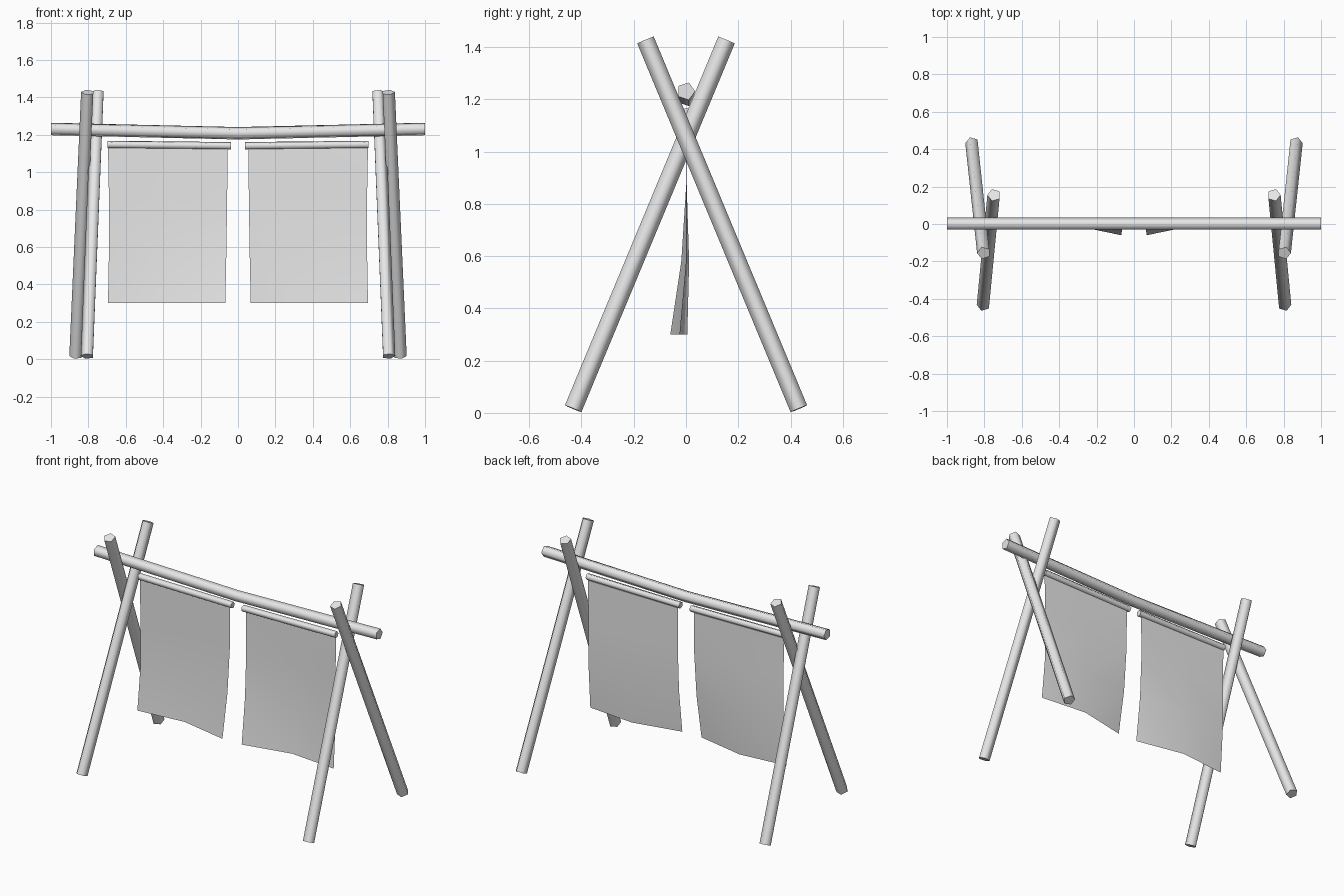
import bpy, bmesh, math
from mathutils import Vector

cube = bpy.data.objects.get("Cube")
if cube:
    bpy.data.objects.remove(cube, do_unlink=True)

grey = bpy.data.materials.new("pale grey")
grey.use_nodes = True
grey.diffuse_color = (0.8, 0.8, 0.8, 1)
grey.node_tree.nodes["Principled BSDF"].inputs["Base Color"].default_value = (0.8, 0.8, 0.8, 1)


def finish(name, bm, angle):
    mesh = bpy.data.meshes.new(name)
    bm.to_mesh(mesh)
    bm.free()
    mesh.materials.append(grey)
    obj = bpy.data.objects.new(name, mesh)
    bpy.context.collection.objects.link(obj)
    bpy.ops.object.select_all(action='DESELECT')
    obj.select_set(True)
    bpy.context.view_layer.objects.active = obj
    bpy.ops.object.shade_smooth_by_angle(angle=math.radians(angle))
    return obj


def pole(name, points, radius, side, sides=5):
    """Five-sided pole through the points, with one corner toward 'side'."""
    points = [Vector(p) for p in points]
    axis = (points[-1] - points[0]).normalized()
    side = Vector(side)
    u = (side - axis * side.dot(axis)).normalized()
    v = axis.cross(u)
    bm = bmesh.new()
    rings = []
    for p in points:
        turns = [2 * math.pi * i / sides for i in range(sides)]
        rings.append([bm.verts.new(p + radius * (u * math.cos(t) + v * math.sin(t))) for t in turns])
    for a, b in zip(rings, rings[1:]):
        for i in range(sides):
            j = (i + 1) % sides
            bm.faces.new((a[i], a[j], b[j], b[i]))
    bm.faces.new(rings[0][::-1])
    bm.faces.new(rings[-1])
    bmesh.ops.recalc_face_normals(bm, faces=bm.faces)
    return finish(name, bm, 75)


def cloth(name, s):
    """Hanging sheet, flared at its lower edge; rows run top to bottom."""
    rows = [(1.135, 0.055, 0.695, (0, 0, 0)),
            (0.86, 0.058, 0.69, (0, 0.003, 0)),
            (0.58, 0.062, 0.69, (-0.018, 0.012, 0)),
            (0.30, 0.068, 0.695, (-0.06, 0.005, -0.025))]
    bm = bmesh.new()
    grid = []
    for z, inner, outer, depth in rows:
        xs = (inner, (inner + outer) / 2, outer)
        grid.append([bm.verts.new((s * x, y, z)) for x, y in zip(xs, depth)])
    for a, b in zip(grid, grid[1:]):
        for i in range(2):
            bm.faces.new((a[i], b[i], b[i + 1], a[i + 1]))
    bmesh.ops.recalc_face_normals(bm, faces=bm.faces)
    return finish(name, bm, 60)


# Sagging crossbar
pole("crossbar", [(-1, 0, 1.231), (0, 0, 1.208), (1, 0, 1.231)], 0.035, (0, 1, 0))

for label, s in (("left", 1), ("right", -1)):
    # Crossed legs
    pole(label + "_front_leg", [(s * 0.805, -0.432, 0.016), (s * 0.748, 0.155, 1.427)], 0.036, (s, 0, 0))
    pole(label + "_back_leg", [(s * 0.866, 0.432, 0.016), (s * 0.803, -0.155, 1.427)], 0.036, (s, 0, 0))
    # Hanging rod and its sheet
    pole(label + "_cloth_rod", [(s * 0.037, 0, 1.141), (s * 0.697, 0, 1.148)], 0.021, (0, 1, 0))
    cloth(label + "_cloth", s)
